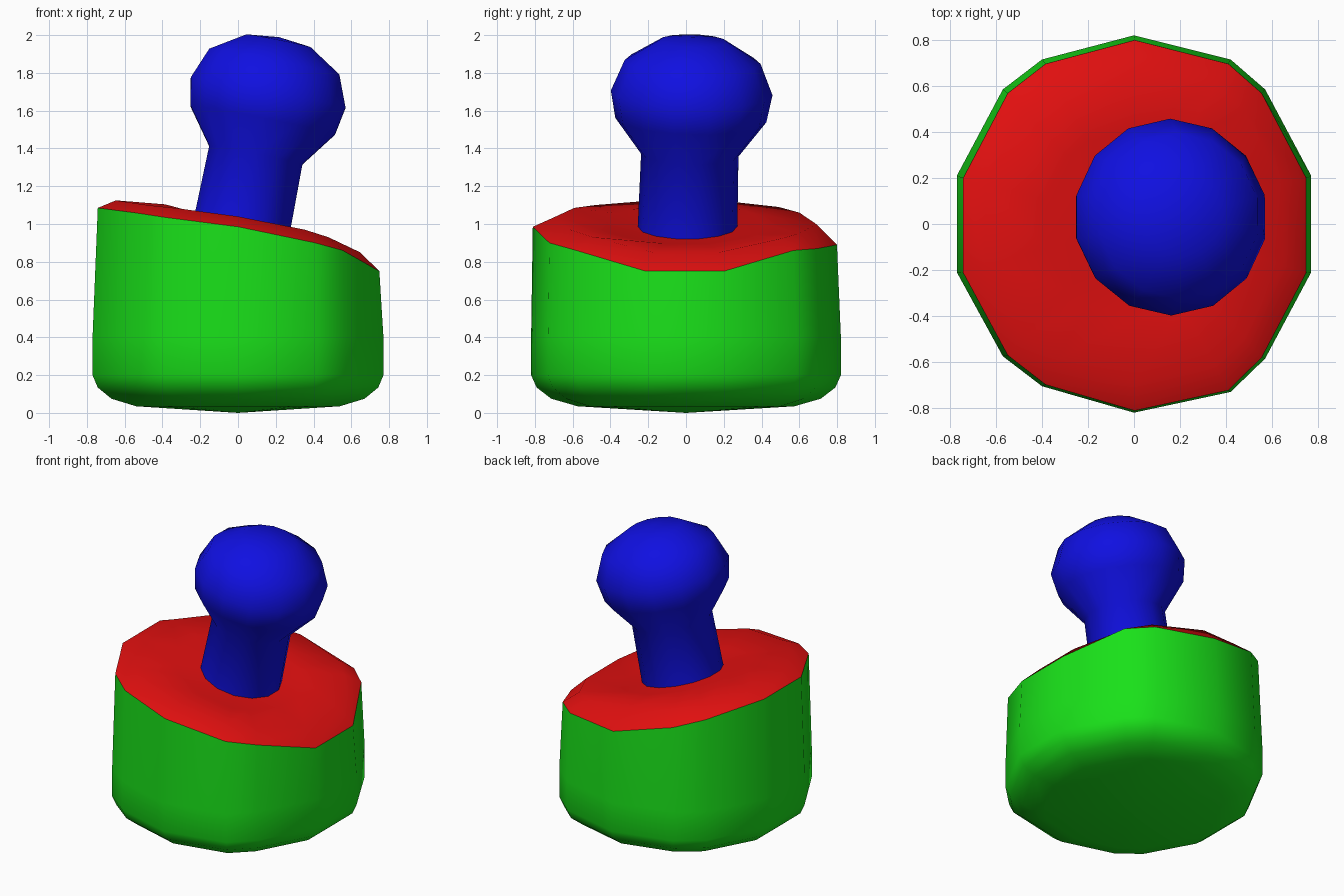
import bpy, bmesh, math
from mathutils import Vector

if "Cube" in bpy.data.objects:
    bpy.data.objects.remove(bpy.data.objects["Cube"])


def material(name, rgb):
    m = bpy.data.materials.new(name)
    m.diffuse_color = (*rgb, 1)
    m.use_nodes = True
    m.node_tree.nodes["Principled BSDF"].inputs["Base Color"].default_value = m.diffuse_color
    return m


GREEN = material("green", (0.01, 0.75, 0.01))
RED = material("red", (0.75, 0.005, 0.005))
BLUE = material("blue", (0.005, 0.005, 0.75))


def loft(name, rings, mat, start=None, end=None):
    """Skin a stack of equal-length rings, closing either end with a fan to a point."""
    bm = bmesh.new()
    loops = [[bm.verts.new(p) for p in ring] for ring in rings]
    n = len(loops[0])
    for a, b in zip(loops, loops[1:]):
        for i in range(n):
            j = (i + 1) % n
            bm.faces.new((a[i], a[j], b[j], b[i]))
    if start is not None:
        c = bm.verts.new(start)
        for i in range(n):
            bm.faces.new((c, loops[0][(i + 1) % n], loops[0][i]))
    if end is not None:
        c = bm.verts.new(end)
        for i in range(n):
            bm.faces.new((c, loops[-1][i], loops[-1][(i + 1) % n]))
    me = bpy.data.meshes.new(name)
    bm.to_mesh(me)
    bm.free()
    me.materials.append(mat)
    ob = bpy.data.objects.new(name, me)
    bpy.context.collection.objects.link(ob)
    bpy.ops.object.select_all(action='DESELECT')
    ob.select_set(True)
    bpy.context.view_layer.objects.active = ob
    bpy.ops.object.shade_smooth_by_angle(angle=math.radians(42))
    return ob


# Base outline (counter-clockwise from the right) with rim and shoulder heights
outline = [(.77, .21), (.57, .585), (.42, .715), (0, .82), (-.4, .715), (-.57, .585), (-.77, .21),
           (-.77, -.21), (-.57, -.575), (-.4, -.705), (0, -.82), (.42, -.73), (.57, -.585), (.77, -.21)]
rim_z = [.75, .86, .87, .89, .98, 1.03, 1.085,
         1.085, 1.06, 1.035, .985, .90, .86, .75]
shoulder_z = [.85, .92, .95, 1.00, 1.06, 1.09, 1.125,
              1.125, 1.10, 1.085, 1.04, .97, .93, .85]


def ring(scale, z):
    return [(x * scale, y * scale, z) for x, y in outline]


# Green base with a rounded, slightly domed underside and slanted rim
rim = [(x * .968 + .003, y * .982 - .006, z) for (x, y), z in zip(outline, rim_z)]
base = [ring(s, z) for s, z in ((.7, .035), (.87, .075), (.965, .135), (1, .2), (1, .4))]
loft("base", base + [rim], GREEN, start=(0, 0, 0))

# Red slanted top, rolled at the edge and gently dished
shoulder = [(x * .84, y * .84, z) for (x, y), z in zip(outline, shoulder_z)]
dish = [(x * .5, y * .5, 1.0 - .15 * x * .9) for x, y in outline]
loft("top_plate", [rim, shoulder, dish], RED, end=(0, 0, .98))

# Blue leaning stick with a ball head, turned around a tilted axis
origin = Vector((.03, .01, 1.04))
axis = Vector((.194, .03, .98)).normalized()
side = Vector((.98, 0, -.194)).normalized()
depth = axis.cross(side)
SIDES = 14


def point(t, r, a):
    return origin + axis * t + (side * math.cos(a) + depth * math.sin(a)) * r


profile = [(-.16, .265), (.331, .258), (.52, .40), (.667, .428), (.834, .36), (.948, .177)]
angles = [math.tau * (i + .5) / SIDES for i in range(SIDES)]
loft("stick", [[point(t, r, a) for a in angles] for t, r in profile], BLUE,
     start=point(-.16, 0, 0), end=point(.968, 0, 0))
